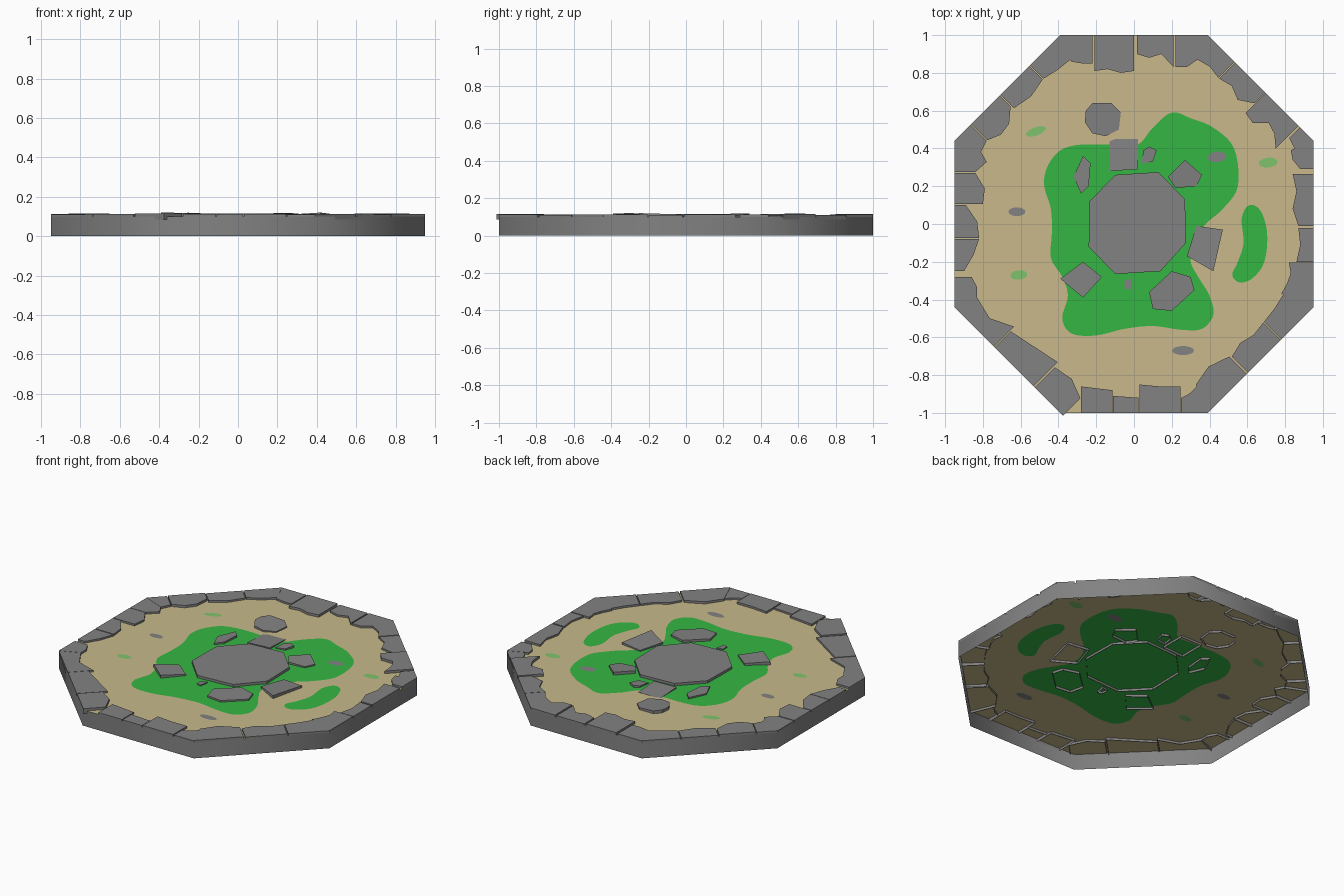
import bpy, math
from mathutils import Vector
from mathutils.geometry import delaunay_2d_cdt

if "Cube" in bpy.data.objects:
    bpy.data.objects.remove(bpy.data.objects["Cube"])

GROUND, SKIRT, TOP = 0.10, 0.085, 0.112


def material(name, rgb):
    m = bpy.data.materials.new(name)
    m.diffuse_color = (*rgb, 1)
    m.use_nodes = True
    m.node_tree.nodes["Principled BSDF"].inputs["Base Color"].default_value = m.diffuse_color
    return m


SAND = material("sand", (0.58, 0.485, 0.26))
GRASS = material("grass_green", (0.036, 0.47, 0.055))
MOSS = material("light_green", (0.21, 0.55, 0.15))
STONE = material("stone_grey", (0.225, 0.225, 0.225))


def make(name, verts, faces, mats, ids=None):
    me = bpy.data.meshes.new(name)
    me.from_pydata(verts, [], faces)
    for m in mats:
        me.materials.append(m)
    if ids:
        me.polygons.foreach_set("material_index", ids)
    me.update()
    ob = bpy.data.objects.new(name, me)
    bpy.context.collection.objects.link(ob)
    return ob


def stone(name, pts, top=TOP, tilt=(0, 0)):
    """Flat slab with a skirt sunk into the ground and no underside."""
    area = sum(a[0] * b[1] - b[0] * a[1] for a, b in zip(pts, pts[1:] + pts[:1]))
    if area < 0:
        pts = pts[::-1]
    n = len(pts)
    cx, cy = sum(p[0] for p in pts) / n, sum(p[1] for p in pts) / n
    up = [(x, y, top + tilt[0] * (x - cx) + tilt[1] * (y - cy)) for x, y in pts]
    low = [(x, y, SKIRT) for x, y in pts]
    faces = [tuple(range(n))]
    faces += [(i, n + i, n + (i + 1) % n, (i + 1) % n) for i in range(n)]
    make(name, up + low, faces, [STONE])


def smooth_loop(p, steps=5):
    """Closed Catmull-Rom curve through the points."""
    p = [Vector(q) for q in p]
    out, n = [], len(p)
    for i in range(n):
        a, b, c, d = p[i - 1], p[i], p[(i + 1) % n], p[(i + 2) % n]
        for k in range(steps):
            t = k / steps
            out.append(0.5 * (2 * b + (c - a) * t + (2 * a - 5 * b + 4 * c - d) * t * t
                              + (3 * b - a - 3 * c + d) * t ** 3))
    return out


def spot(x, y, rx, ry, angle):
    ca, sa = math.cos(angle), math.sin(angle)
    ring = [(rx * math.cos(k * math.pi / 8), ry * math.sin(k * math.pi / 8)) for k in range(16)]
    return [Vector((x + u * ca - v * sa, y + u * sa + v * ca)) for u, v in ring]


# Outer wall: open octagonal band
OCT = [(-.39, 1), (.39, 1), (.95, .44), (.95, -.44),
       (.39, -1), (-.39, -1), (-.95, -.44), (-.95, .44)]
wall = make("outer_wall", [(x, y, 0) for x, y in OCT] + [(x, y, GROUND) for x, y in OCT],
            [(i, 8 + i, 8 + (i + 1) % 8, (i + 1) % 8) for i in range(8)], [STONE])
wall.data.polygons.foreach_set("use_smooth", [True] * 8)

# Ground: one flat sheet with grass, moss and pebble shapes cut into it
meadow = smooth_loop([
    (.2, .59), (.3, .56), (.42, .51), (.53, .4), (.55, .2), (.47, .08), (.38, 0), (.31, -.1),
    (.3, -.2), (.34, -.28), (.4, -.38), (.42, -.48), (.36, -.555), (.25, -.56), (.1, -.54),
    (-.05, -.555), (-.2, -.59), (-.33, -.58), (-.38, -.5), (-.35, -.38), (-.38, -.28),
    (-.44, -.18), (-.435, -.05), (-.44, .08), (-.475, .2), (-.46, .3), (-.39, .39),
    (-.28, .42), (-.1, .42), (.02, .42), (.1, .51)])
side_meadow = smooth_loop([
    (.61, .1), (.67, .07), (.705, -.05), (.69, -.2), (.63, -.285), (.56, -.31),
    (.52, -.27), (.55, -.2), (.58, -.1), (.57, .03)])
regions = [([Vector(p) for p in OCT], 0), (meadow, 1), (side_meadow, 1),
           (spot(-.52, .49, .055, .022, .35), 2), (spot(.71, .325, .05, .026, .1), 2),
           (spot(-.61, -.27, .045, .025, .1), 2), (spot(-.62, .065, .045, .023, 0), 3),
           (spot(.26, -.67, .058, .024, 0), 3), (spot(.44, .355, .05, .028, .1), 3)]
pts, loops = [], []
for loop, _ in regions:
    if sum(a.x * b.y - b.x * a.y for a, b in zip(loop, loop[1:] + loop[:1])) < 0:
        loop = loop[::-1]
    loops.append(list(range(len(pts), len(pts) + len(loop))))
    pts += loop
v, _, f, _, _, source = delaunay_2d_cdt(pts, [], loops, 1, 1e-5)
make("ground", [(p.x, p.y, GROUND) for p in v], f, [SAND, GRASS, MOSS, STONE],
     [regions[max(s)][1] if s else 0 for s in source])

# Centre slab
stone("centre_slab", [(-.1, .26), (.13, .275), (.27, .13), (.275, -.1),
                      (.14, -.25), (-.1, -.265), (-.24, -.12), (-.235, .12)], .116)

# Loose paving stones around the centre
stone("round_paver", [(-.22, .64), (-.12, .64), (-.07, .59), (-.08, .5), (-.15, .465),
                      (-.22, .48), (-.26, .54), (-.255, .6)], .113, (-.06, .03))
stone("sunken_paver", [(-.13, .45), (.02, .45), (.02, .29), (-.13, .28)], .105, (.02, -.05))
stone("chip_paver", [(.05, .39), (.08, .41), (.12, .39), (.1, .33), (.04, .32)], .11, (.05, .05))
stone("north_east_paver", [(.18, .25), (.27, .34), (.36, .26), (.33, .2), (.22, .19)],
      .113, (-.05, .05))
stone("east_paver", [(.33, -.01), (.47, -.03), (.42, -.25), (.28, -.17)], .113, (.04, -.04))
stone("south_paver", [(.08, -.36), (.1, -.45), (.2, -.46), (.32, -.35), (.3, -.28), (.2, -.25)],
      .112, (-.02, .02))
stone("south_west_paver", [(-.27, -.2), (-.17, -.28), (-.27, -.39), (-.39, -.29)],
      .115, (-.05, -.03))
stone("pebble_paver", [(-.05, -.3), (-.01, -.29), (-.02, -.35), (-.05, -.34)], .107)
stone("west_paver", [(-.27, .36), (-.23, .32), (-.24, .2), (-.28, .16), (-.32, .25)],
      .11, (.05, 0))


def border(side, name, *stones):
    """Rim stones on one octagon side: start, end, inner depths, height, all from its first corner."""
    a, b = Vector(OCT[side]), Vector(OCT[(side + 1) % 8])
    length = (b - a).length
    along = (b - a) / length
    inward = Vector((along.y, -along.x))
    for k, (s, e, depths, top) in enumerate(stones):
        e = min(e, length)
        i0 = s + (depths[0] * .414 if s == 0 else 0)
        i1 = e - (depths[-1] * .414 if e == length else 0)
        inner = [a + along * (i0 + (i1 - i0) * j / (len(depths) - 1)) + inward * d
                 for j, d in enumerate(depths)]
        stone(f"{name}_rim_stone_{k + 1}", [tuple(p) for p in
              [a + along * e, a + along * s] + inner], top)


border(0, "back", (0, .17, (.14, .15, .15), .111), (.18, .39, (.19, .18, .2, .19), .115),
       (.405, .6, (.1, .12, .1, .17), .111), (.61, 1, (.17, .17, .13), .112))
border(1, "back_right", (0, .2, (.13, .11, .12), .112), (.205, .43, (.12, .1, .13, .08), .111),
       (.435, .68, (.15, .16, .1, .12, .17), .116), (.69, 1, (.08, .1), .111))
border(2, "right", (0, .15, (.12, .11, .07), .112), (.175, .45, (.11, .09, .11, .08), .112),
       (.46, .64, (.08, .07, .09), .111), (.645, 1, (.13, .12, .14, .17), .112))
border(3, "front_right", (0, .24, (.16, .14, .13), .112), (.245, .49, (.13, .12, .14, .12), .111),
       (.5, 1, (.13, .17, .15), .114))
border(4, "front", (0, .14, (.14, .1, .08), .111), (.145, .36, (.14, .14, .15), .113),
       (.365, .5, (.08, .09), .111), (.505, .67, (.12, .13, .14), .112))
border(5, "front_left", (-.02, .19, (.13, .17, .15), .116),
       (.2, .49, (.18, .16, .14, .12), .112), (.495, 1, (.15, .09, .12), .111))
border(6, "left", (0, .16, (.12, .12, .09), .112), (.19, .36, (.05, .1, .13), .111),
       (.365, .54, (.13, .12, .06), .112), (.545, .71, (.15, .16, .11), .112),
       (.715, 1, (.11, .17, .14), .111))
border(7, "back_left", (0, .12, (.14, .12), .112), (.125, .34, (.12, .15, .14, .08), .115),
       (.345, .56, (.1, .12, .1), .111), (.565, 1, (.1, .12, .13), .112))
